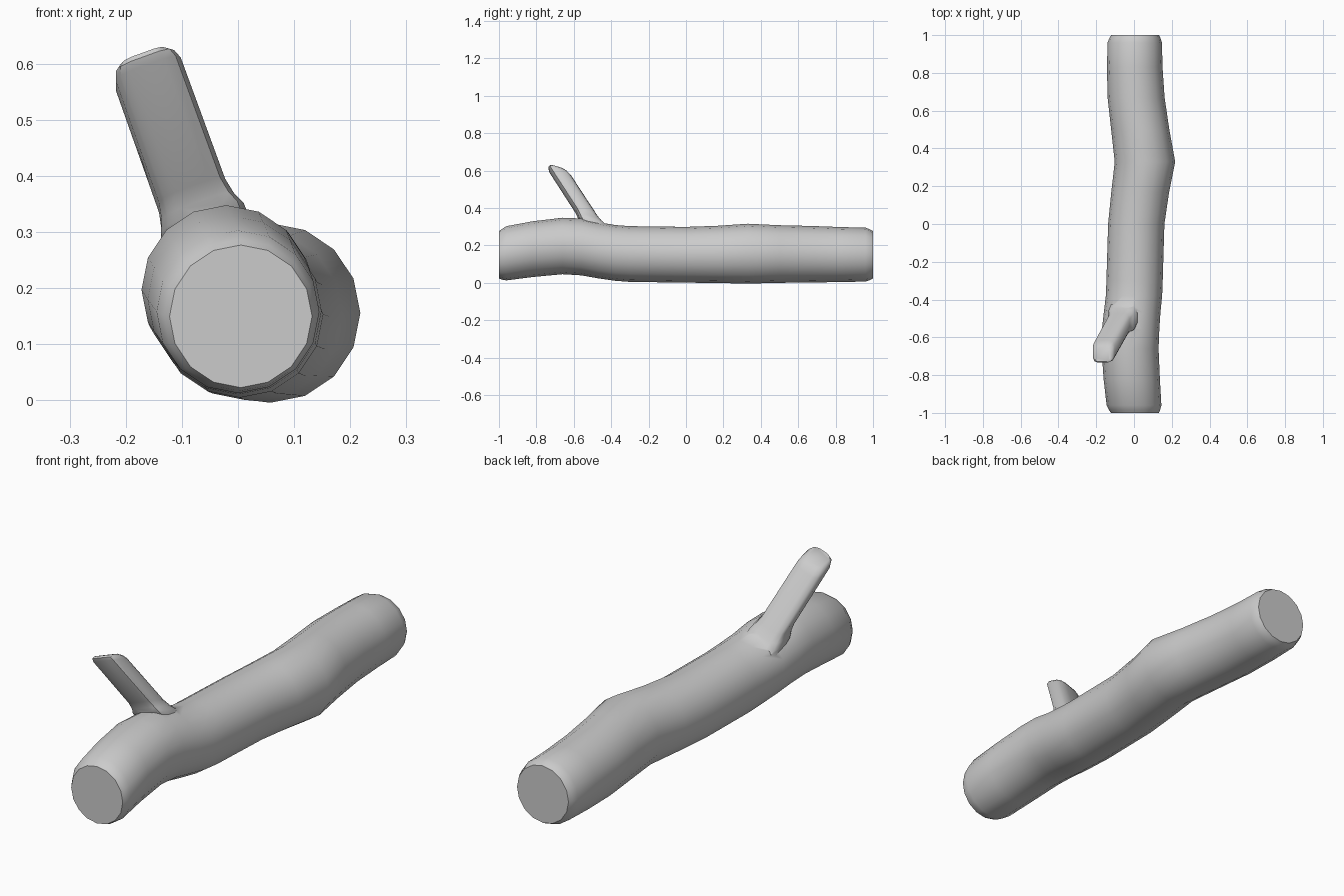
import bpy, bmesh
from math import cos, sin, tau
from mathutils import Vector

if "Cube" in bpy.data.objects:
    bpy.data.objects.remove(bpy.data.objects["Cube"])


def loft(name, rings):
    """Skin a list of closed rings and cap both ends."""
    bm = bmesh.new()
    loops = [[bm.verts.new(p) for p in ring] for ring in rings]
    n = len(loops[0])
    for a, b in zip(loops, loops[1:]):
        for i in range(n):
            j = (i + 1) % n
            bm.faces.new((a[i], a[j], b[j], b[i]))
    bm.faces.new(loops[0])
    bm.faces.new(loops[-1])
    bmesh.ops.recalc_face_normals(bm, faces=bm.faces)
    mesh = bpy.data.meshes.new(name)
    bm.to_mesh(mesh)
    bm.free()
    obj = bpy.data.objects.new(name, mesh)
    bpy.context.collection.objects.link(obj)
    return obj


# Log trunk: y, centre x, centre z, radius
sections = [
    (-1.0, 0.005, 0.15, 0.127), (-0.985, 0.003, 0.152, 0.135),
    (-0.96, 0.0, 0.158, 0.145), (-0.82, -0.012, 0.18, 0.149),
    (-0.66, -0.021, 0.197, 0.151), (-0.56, -0.018, 0.192, 0.152),
    (-0.47, -0.01, 0.174, 0.150), (-0.38, 0.0, 0.16, 0.149),
    (-0.30, 0.003, 0.154, 0.149), (0.0, 0.012, 0.15, 0.149),
    (0.17, 0.033, 0.152, 0.153), (0.33, 0.058, 0.156, 0.160),
    (0.50, 0.033, 0.154, 0.154), (0.67, 0.011, 0.153, 0.151),
    (0.83, 0.004, 0.151, 0.147), (0.96, 0.004, 0.151, 0.144),
    (0.985, 0.005, 0.15, 0.135), (1.0, 0.006, 0.15, 0.127),
]
log = loft("log", [[(cx + r * cos(tau * i / 16), y, cz + r * sin(tau * i / 16))
                    for i in range(16)] for y, cx, cz, r in sections])

# Branch stub: leaning rounded-square sections, flared at the root
U = Vector((0.94, 0, 0.34)) * 0.064
V = Vector((0, 1, -0.3)) * 0.06


def rounded(t):
    return abs(t) ** 0.55 * (1 if t > 0 else -1)


def branch_ring(z, scale):
    c = Vector((-0.08 - 0.36 * (z - 0.36), -0.528 - 0.65 * (z - 0.36), z))
    pts = []
    for i in range(12):
        a = tau * (i + 0.5) / 12
        pts.append(c + U * rounded(cos(a)) * scale + V * rounded(sin(a)) * scale)
    return pts


branch = loft("branch", [branch_ring(z, s) for z, s in (
    (0.24, 1.3), (0.315, 1.25), (0.335, 1.1), (0.365, 1.0),
    (0.582, 0.98), (0.598, 0.88), (0.608, 0.68))])

# Merge the branch into the log
mod = log.modifiers.new("join_branch", 'BOOLEAN')
mod.operation = 'UNION'
mod.solver = 'EXACT'
mod.object = branch
bpy.context.view_layer.objects.active = log
log.select_set(True)
bpy.ops.object.modifier_apply(modifier=mod.name)
bpy.data.objects.remove(branch)
bpy.ops.object.shade_smooth_by_angle(angle=0.75)
